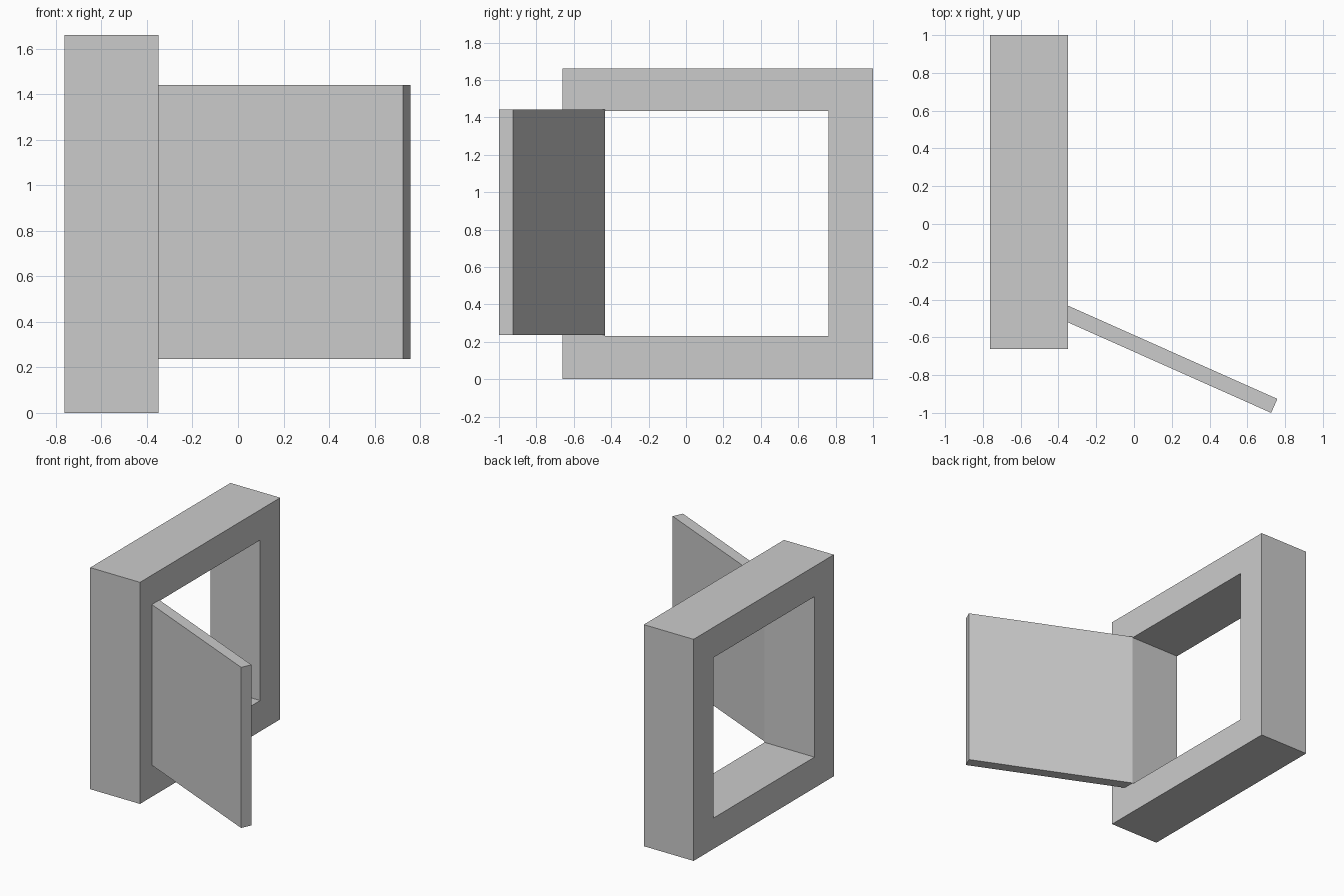
import bpy, bmesh
from mathutils import Vector

if "Cube" in bpy.data.objects:
    bpy.data.objects.remove(bpy.data.objects["Cube"])


def make_object(name, bm):
    bmesh.ops.recalc_face_normals(bm, faces=bm.faces)
    mesh = bpy.data.meshes.new(name)
    bm.to_mesh(mesh)
    bm.free()
    obj = bpy.data.objects.new(name, mesh)
    bpy.context.collection.objects.link(obj)
    return obj


def extrude_faces(bm, faces, offset):
    geo = bmesh.ops.extrude_face_region(bm, geom=faces)["geom"]
    verts = [g for g in geo if isinstance(g, bmesh.types.BMVert)]
    bmesh.ops.translate(bm, verts=verts, vec=offset)


def rectangle(bm, x, y0, y1, z0, z1):
    return [bm.verts.new((x, y, z)) for y, z in
            ((y0, z0), (y1, z0), (y1, z1), (y0, z1))]


# Deep square frame: a ring between two rectangles, extruded along x
X0, X1 = -0.763, -0.35
bm = bmesh.new()
outer = rectangle(bm, X0, -0.661, 1.0, 0.0, 1.661)
inner = rectangle(bm, X0, -0.432, 0.763, 0.231, 1.434)
ring = [bm.faces.new((outer[i], outer[(i + 1) % 4], inner[(i + 1) % 4], inner[i]))
        for i in range(4)]
extrude_faces(bm, ring, Vector((X1 - X0, 0, 0)))
make_object("frame", bm)

# Flat door panel, swung open about the hinge corner of the opening
Z0, Z1 = 0.237, 1.441
hinge, tip = Vector((X1, -0.432, Z0)), Vector((0.759, -0.926, Z0))
along = (tip - hinge).normalized()
thickness = Vector((along.y, -along.x, 0)) * 0.081
bm = bmesh.new()
base = [bm.verts.new(p) for p in
        (hinge, tip, tip + thickness, hinge + thickness)]
extrude_faces(bm, [bm.faces.new(base)], Vector((0, 0, Z1 - Z0)))
make_object("door", bm)
